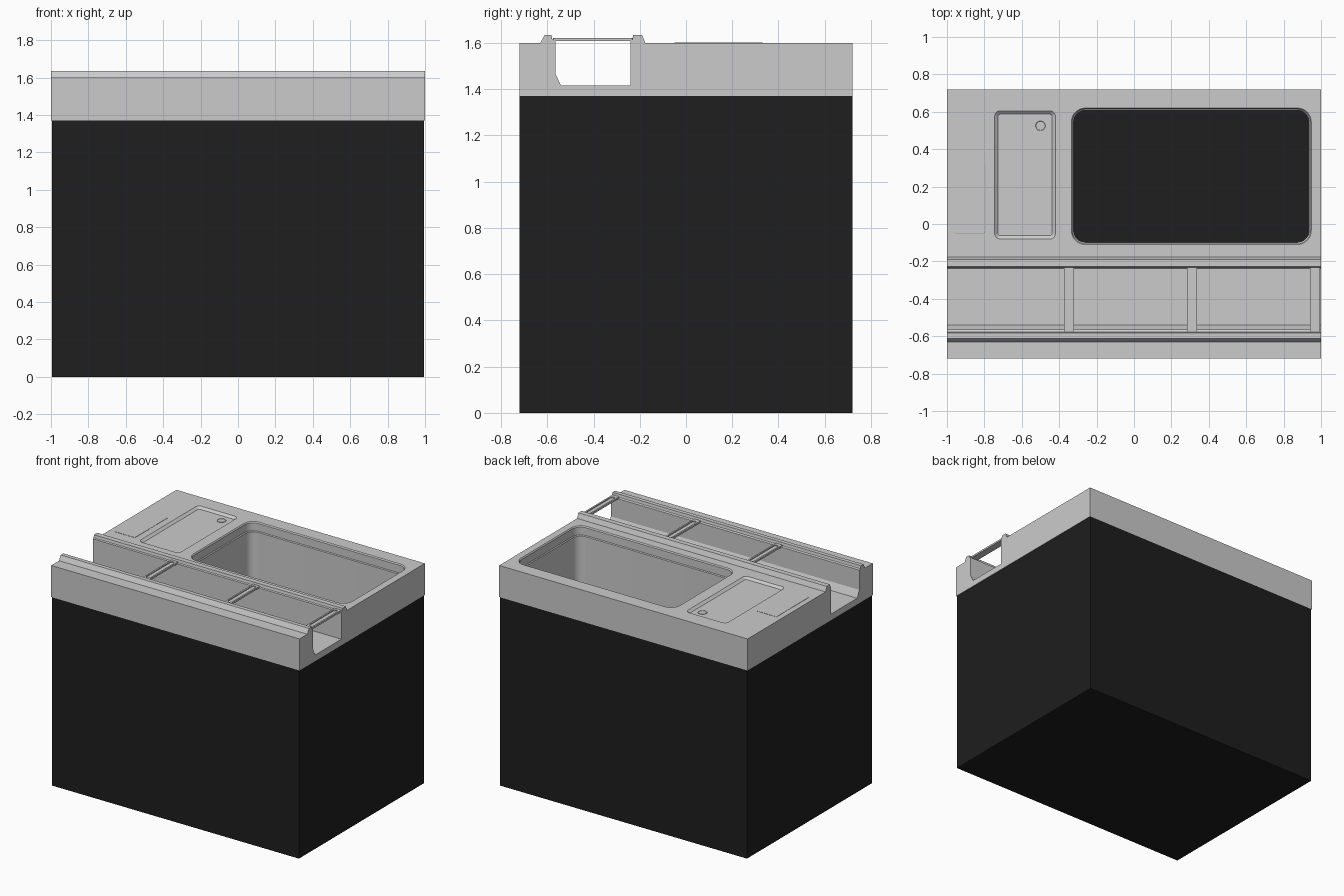
import bpy, bmesh
from math import pi, cos, sin, radians

if "Cube" in bpy.data.objects:
    bpy.data.objects.remove(bpy.data.objects["Cube"])


def add_object(name, bm, smooth=False):
    me = bpy.data.meshes.new(name)
    bm.to_mesh(me)
    bm.free()
    ob = bpy.data.objects.new(name, me)
    bpy.context.collection.objects.link(ob)
    if smooth:
        activate(ob)
        bpy.ops.object.shade_smooth_by_angle(angle=radians(30))
    return ob


def activate(ob):
    bpy.ops.object.select_all(action='DESELECT')
    ob.select_set(True)
    bpy.context.view_layer.objects.active = ob


def rounded_rect(x0, x1, y0, y1, r, z, inset=0.0, seg=8):
    x0, x1, y0, y1 = x0 + inset, x1 - inset, y0 + inset, y1 - inset
    r = max(r - inset, 0.001)
    pts = []
    for k, (cx, cy) in enumerate([(x1 - r, y1 - r), (x0 + r, y1 - r),
                                  (x0 + r, y0 + r), (x1 - r, y0 + r)]):
        for i in range(seg + 1):
            a = pi / 2 * (k + i / seg)
            pts.append((cx + r * cos(a), cy + r * sin(a), z))
    return pts


def loft(name, rings, caps=True, smooth=False):
    bm = bmesh.new()
    vs = [[bm.verts.new(p) for p in ring] for ring in rings]
    n = len(vs[0])
    for a, b in zip(vs, vs[1:]):
        for i in range(n):
            j = (i + 1) % n
            bm.faces.new((a[i], a[j], b[j], b[i]))
    if caps:
        bm.faces.new(vs[0][::-1])
        bm.faces.new(vs[-1])
        bmesh.ops.recalc_face_normals(bm, faces=bm.faces)
    return add_object(name, bm, smooth)


def extrude_x(name, profile, x0=-1.0, x1=1.0):
    return loft(name, [[(x, y, z) for y, z in profile] for x in (x0, x1)])


def cut(target, cutter):
    cutter.hide_render = True
    mod = target.modifiers.new("cut", 'BOOLEAN')
    mod.operation, mod.solver, mod.object = 'DIFFERENCE', 'EXACT', cutter
    activate(target)
    bpy.ops.object.modifier_apply(modifier=mod.name)
    bpy.data.objects.remove(cutter)


# dark cabinet, open at the top
bm = bmesh.new()
bmesh.ops.create_cube(bm, size=1)
for v in bm.verts:
    v.co = (v.co.x * 1.99, v.co.y * 1.44, (v.co.z + 0.5) * 1.37)
bmesh.ops.delete(bm, geom=[f for f in bm.faces if f.normal.z > 0.5], context='FACES')
cabinet = add_object("cabinet", bm)
wall = cabinet.modifiers.new("wall", 'SOLIDIFY')
wall.thickness, wall.offset = 0.01, -1
dark = bpy.data.materials.new("dark_panel")
dark.diffuse_color = (0.013, 0.013, 0.013, 1)
dark.use_nodes = True
dark.node_tree.nodes["Principled BSDF"].inputs["Base Color"].default_value = dark.diffuse_color
cabinet.data.materials.append(dark)

# worktop with the front channel
worktop = extrude_x("worktop", [
    (-0.72, 1.37), (0.72, 1.37), (0.72, 1.6), (-0.178, 1.6),
    (-0.178, 1.415), (-0.54, 1.415), (-0.63, 1.6), (-0.72, 1.6)])

# basin opening and shallow drain tray
basin = (-0.335, 0.948, -0.11, 0.62, 0.075)
tray = (-0.745, -0.42, -0.08, 0.605, 0.03)
cut(worktop, loft("basin_cutter", [rounded_rect(*basin, z) for z in (1.2, 1.7)]))
cut(worktop, loft("tray_cutter", [rounded_rect(*tray, 1.585, 0.018),
                                  rounded_rect(*tray, 1.6),
                                  rounded_rect(*tray, 1.65)]))

# basin walls with a chamfered rim and a narrow ledge
loft("basin_walls", [rounded_rect(*basin, z, i) for z, i in [
    (1.6, 0), (1.592, 0.006), (1.535, 0.006), (1.53, 0.012), (0.9, 0.012)]],
    caps=False, smooth=True)


# drain ring in the tray
def circle(r, z):
    return [(-0.5 + r * cos(i * pi / 16), 0.525 + r * sin(i * pi / 16), z) for i in range(32)]


loft("drain", [circle(0.032, 1.583), circle(0.032, 1.588), circle(0.026, 1.588),
               circle(0.024, 1.586)], smooth=True)

# side access plate
plate = (-0.96, -0.795, -0.05, 0.33, 0.01)
loft("access_plate", [rounded_rect(*plate, 1.595), rounded_rect(*plate, 1.602),
                      rounded_rect(*plate, 1.603, 0.002)])

# raised channel rails
extrude_x("front_rail", [(-0.63, 1.6), (-0.565, 1.466), (-0.565, 1.61), (-0.578, 1.615),
                         (-0.582, 1.635), (-0.612, 1.635)])
extrude_x("rear_rail", [(-0.24, 1.415), (-0.176, 1.415), (-0.176, 1.6), (-0.19, 1.635),
                        (-0.228, 1.635), (-0.232, 1.615), (-0.24, 1.61)])

# slotted dividers across the channel
for i, x in enumerate((-0.347, 0.311, 0.967)):
    bar = loft(f"divider_{i + 1}", [rounded_rect(x - 0.027, x + 0.027, -0.575, -0.232, 0.003, z)
                                    for z in (1.609, 1.622)])
    cut(bar, loft("slot_cutter", [rounded_rect(x - 0.016, x + 0.016, -0.55, -0.25, 0.0155, z)
                                  for z in (1.615, 1.65)]))
